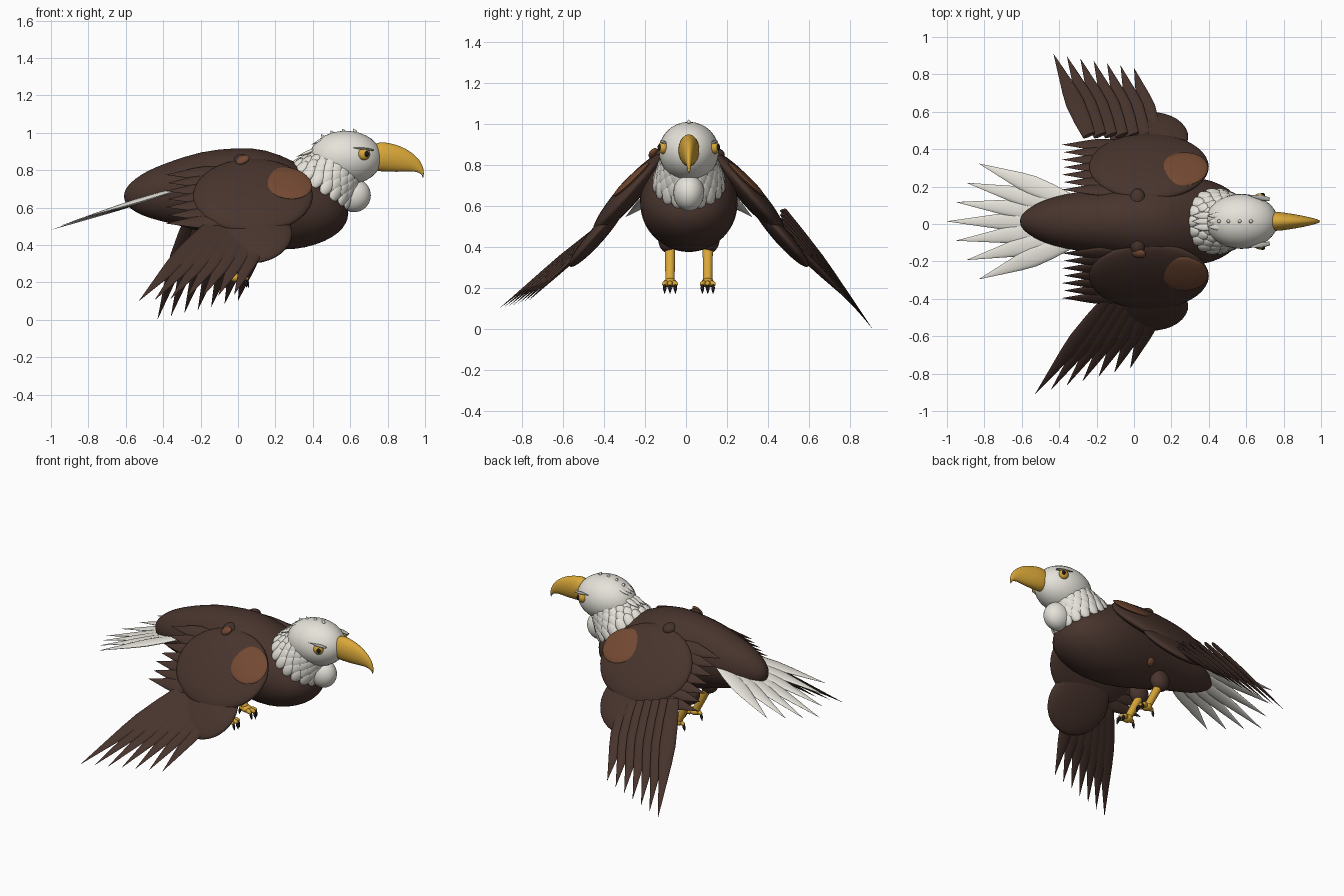
import bpy, bmesh, math
from mathutils import Vector as V, Matrix

cube = bpy.data.objects.get("Cube")
if cube:
    bpy.data.objects.remove(cube)


def material(name, rgb):
    m = bpy.data.materials.new(name)
    m.use_nodes = True
    m.diffuse_color = (*rgb, 1)
    m.node_tree.nodes["Principled BSDF"].inputs["Base Color"].default_value = (*rgb, 1)
    return m


BROWN = material("dark brown plumage", (.064, .034, .026))
RUST = material("rust brown patch", (.17, .066, .032))
WHITE = material("off white plumage", (.78, .76, .69))
GOLD = material("golden horn", (.7, .39, .04))
DARK = material("near black", (.012, .01, .01))
GREY = material("grey brow", (.42, .41, .38))
MIDLINE = .014  # the wings reach unequally, so the body sits just off centre


def finish(name, bm, mat):
    bmesh.ops.recalc_face_normals(bm, faces=bm.faces)
    for f in bm.faces:
        f.smooth = True
    me = bpy.data.meshes.new(name)
    bm.to_mesh(me)
    bm.free()
    me.materials.append(mat)
    me.set_sharp_from_angle(angle=math.radians(60))
    ob = bpy.data.objects.new(name, me)
    ob.location.y = MIDLINE
    bpy.context.collection.objects.link(ob)
    return ob


def frame(origin, along, normal):
    """Matrix with x along the direction and z close to the normal."""
    x = V(along).normalized()
    y = V(normal).cross(x).normalized()
    m = Matrix((x, y, x.cross(y))).transposed().to_4x4()
    m.translation = V(origin)
    return m


def add_ellipsoid(bm, centre, radii, along=(1, 0, 0), normal=(0, 0, 1), seg=32):
    m = frame(centre, along, normal) @ Matrix.Diagonal((*radii, 1))
    bmesh.ops.create_uvsphere(bm, u_segments=seg, v_segments=seg // 2, radius=1, matrix=m)


def ellipsoid(name, mat, *args, **kw):
    bm = bmesh.new()
    add_ellipsoid(bm, *args, **kw)
    return finish(name, bm, mat)


def add_loft(bm, rings, m, seg):
    """Skin of elliptical rings (x, z, half height, half width) in the frame m."""
    loops = []
    for x, z, h, w in rings:
        loops.append([bm.verts.new(m @ V((x, w * math.cos(a), z + h * math.sin(a))))
                      for a in (2 * math.pi * i / seg for i in range(seg))])
    for a, b in zip(loops, loops[1:]):
        for i in range(seg):
            j = (i + 1) % seg
            bm.faces.new((a[i], a[j], b[j], b[i]))
    bm.faces.new(loops[0])
    bm.faces.new(loops[-1])


def loft(name, mat, rings, seg):
    bm = bmesh.new()
    add_loft(bm, rings, Matrix(), seg)
    finish(name, bm, mat).modifiers.new("smooth", "SUBSURF").levels = 1


LEAF = ((0, .7), (.2, .92), (.4, 1), (.55, .82), (1, .01))


def add_feather(bm, root, tip, width, thick, normal=(0, 0, 1), profile=LEAF):
    """Flattened blade from root to tip; widths are half widths."""
    d = V(tip) - V(root)
    rings = [(t * d.length, 0, thick * k, width * k) for t, k in profile]
    add_loft(bm, rings, frame(root, d, normal), 14)


def blade(name, mat, *args, **kw):
    bm = bmesh.new()
    add_feather(bm, *args, **kw)
    return finish(name, bm, mat)


# Body
loft("body", BROWN, [
    (-.61, .66, .015, .015), (-.595, .662, .05, .045), (-.55, .665, .09, .08),
    (-.48, .672, .128, .115), (-.38, .68, .16, .145), (-.2, .688, .215, .175),
    (0, .665, .257, .215), (.15, .645, .27, .237), (.3, .61, .238, .242),
    (.42, .59, .19, .22), (.51, .58, .138, .175), (.565, .575, .085, .115),
    (.59, .57, .025, .03)], 40)

# Head, throat and neck core
ellipsoid("head", WHITE, (.575, 0, .865), (.195, .147, .145))
ellipsoid("throat", WHITE, (.62, 0, .665), (.09, .075, .09))
ellipsoid("neck", WHITE, (.47, 0, .75), (.15, .15, .17), along=(.6, 0, .8), normal=(-.8, 0, .6))

# Neck scale feathers in overlapping rings
bm = bmesh.new()
axis, across = V((.55, 0, .83)), V((.83, 0, -.55))
for row in range(4):
    t = row / 3
    centre = V((.45, 0, .73)).lerp(V((.525, 0, .81)), t)
    for i in range(18):
        a = 2 * math.pi * (i + row % 2 / 2) / 18
        out = across * math.cos(a) + V((0, 1, 0)) * math.sin(a)
        p = centre + across * math.cos(a) * (.18 - .045 * t) + V((0, math.sin(a) * (.158 - .03 * t), 0))
        add_ellipsoid(bm, p, (.056, .034, .018), out * .2 - axis, out, seg=14)
finish("neck_feathers", bm, WHITE)

# Crest feathers
bm = bmesh.new()
for x, z in ((.63, 1.0), (.57, 1.0), (.51, .99), (.46, .97)):
    add_feather(bm, (x, 0, z), (x - .015, 0, z + .022), .01, .01)
for y in (-.03, 0, .03):
    add_feather(bm, (.48, y, .975), (.39, y, .935), .018, .01)
    add_feather(bm, (.41, y, .91), (.31, y, .87), .022, .01)
finish("crest_feathers", bm, WHITE)

# Hooked beak
loft("beak", GOLD, [
    (.72, .868, .07, .05), (.76, .873, .08, .052), (.8, .869, .078, .048),
    (.85, .863, .073, .04), (.9, .853, .061, .031), (.94, .84, .046, .022),
    (.97, .82, .035, .014), (.985, .8, .028, .009), (.994, .78, .018, .005)], 24)
blade("beak_hook", GREY, (.985, 0, .79), (.99, 0, .757), .008, .006, normal=(1, 0, 0))

for s, side in ((1, "left"), (-1, "right")):
    # Face
    ellipsoid(side + "_eye", GOLD, (.673, s * .124, .885), (.032, .026, .032))
    ellipsoid(side + "_pupil", DARK, (.687, s * .141, .886), (.014, .012, .016), seg=16)
    blade(side + "_brow", GREY, (.725, s * .118, .908), (.61, s * .14, .92), .014, .007)

    # Wing panels
    span = V((0, s * .66, -.75))
    up = V((0, s * .75, .66))
    inner = V((.08, s * .292, .662))
    ellipsoid(side + "_inner_wing", BROWN, inner, (.32, .26, .055), normal=up, seg=40)
    ellipsoid(side + "_outer_wing", BROWN, V((.08, s * .46, .47)) - up * .018, (.21, .205, .038),
              along=(1, 0, .06), normal=up)
    ellipsoid(side + "_wing_patch", RUST, inner + V((.185, 0, 0)) - span * .06 + up * .036,
              (.135, .118, .017), along=V((.85, 0, 0)) + span * .5, normal=up + V((.22, 0, 0)))
    ellipsoid(side + "_shoulder", BROWN, (.02, s * .12, .85), (.042, .055, .035))

    # Long flight feathers, fanned
    bm = bmesh.new()
    for i in range(7):
        t = i / 6
        if s > 0:
            root, tip = V((-.24 + .35 * t, .46, .58 - .12 * t)), V((-.43 + .43 * t, .895 - .075 * t, .002 + .1 * t))
            normal = up + V((-.35, 0, 0))
        else:
            root, tip = V((-.14 + .27 * t, -.42, .51 - .03 * t)), V((-.53 + .51 * t, -.925 + .14 * t, .1 + .035 * t))
            normal = up
        add_feather(bm, root, tip, .05, .015, normal)
    finish(side + "_flight_feathers", bm, BROWN)

    # Short trailing feathers
    bm = bmesh.new()
    for i in range(7):
        t = i / 6
        y, z = s * (.17 + .24 * t), .79 - .26 * t
        add_feather(bm, (-.06, y, z), (-.385 + .01 * (i % 2), y, z - .015), .045, .014, up)
    finish(side + "_trailing_feathers", bm, BROWN)

    # Leg
    ellipsoid(side + "_thigh", BROWN, (-.11, s * .1, .44), (.065, .05, .07))
    blade(side + "_leg", GOLD, (-.11, s * .092, .41), (-.02, s * .092, .235), .026, .026,
          normal=(0, 1, 0), profile=((0, 1), (1, .88)))
    ellipsoid(side + "_foot", GOLD, (-.012, s * .092, .225), (.035, .032, .024), seg=20)
    toes, claws = bmesh.new(), bmesh.new()
    for dx, dy in ((.05, -.026), (.058, 0), (.05, .026), (-.045, 0)):
        end = V((dx - .012, s * .092 + dy, .215))
        add_ellipsoid(toes, (dx * .6 - .012, s * .092 + dy * .8, .221),
                      (abs(dx) * .6, .014, .015), (dx, dy, -.005), seg=12)
        add_feather(claws, end, end + V((dx * .2, 0, -.045)), .009, .009, (0, 1, 0))
    finish(side + "_toes", toes, GOLD)
    finish(side + "_claws", claws, DARK)

# Small rust marks: one on the right shoulder, one low on the left flank
ellipsoid("shoulder_mark", RUST, (.025, -.172, .855), (.04, .028, .018),
          along=(1, 0, .5), normal=(0, -.6, .8))
ellipsoid("flank_mark", RUST, (.02, .158, .5), (.032, .03, .018), normal=(0, .7, -.7))

# Tail fan
bm = bmesh.new()
for i in range(-3, 4):
    k = abs(i)
    tip = (-1 + .045 * k + .004 * k * k, i * .103, .48 + .022 * k)
    add_feather(bm, (-.35, i * .038, .69), tip, .052, .014)
finish("tail_feathers", bm, WHITE)
